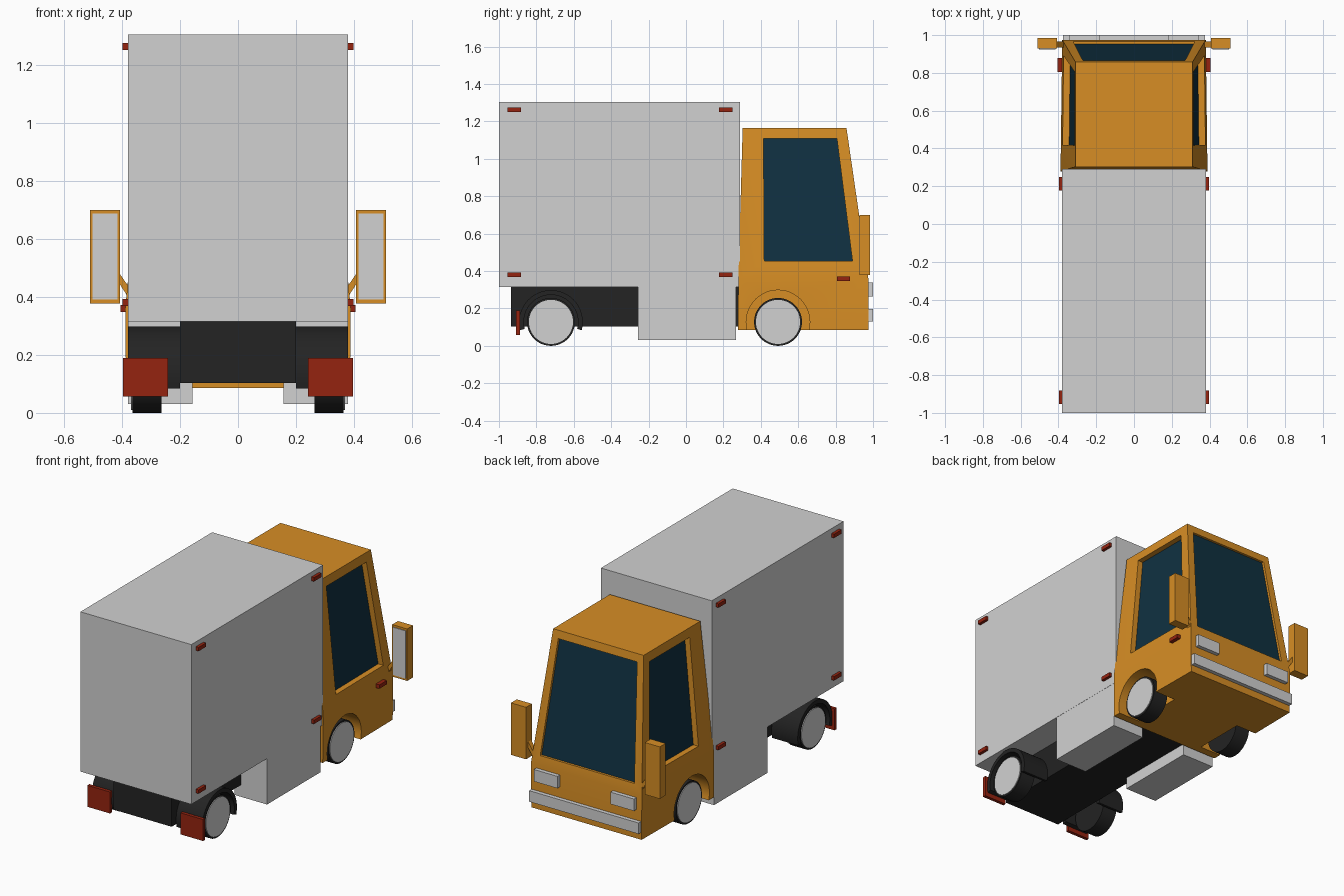
import bpy, bmesh, math
from mathutils import Vector

if "Cube" in bpy.data.objects:
    bpy.data.objects.remove(bpy.data.objects["Cube"])


def material(name, rgb):
    m = bpy.data.materials.new(name)
    m.diffuse_color = (*rgb, 1)
    m.use_nodes = True
    m.node_tree.nodes["Principled BSDF"].inputs["Base Color"].default_value = m.diffuse_color
    return m


ORANGE = material("cab orange", (0.68, 0.27, 0.018))
GREY = material("light grey", (0.64, 0.64, 0.64))
BLACK = material("chassis black", (0.017, 0.017, 0.017))
GLASS = material("dark glass", (0.005, 0.03, 0.052))
RED = material("marker red", (0.30, 0.017, 0.005))


def finish(bm, name, *mats):
    bmesh.ops.recalc_face_normals(bm, faces=bm.faces)
    me = bpy.data.meshes.new(name)
    bm.to_mesh(me)
    bm.free()
    for m in mats:
        me.materials.append(m)
    ob = bpy.data.objects.new(name, me)
    bpy.context.collection.objects.link(ob)
    return ob


def smooth(ob):
    bpy.ops.object.select_all(action='DESELECT')
    ob.select_set(True)
    bpy.context.view_layer.objects.active = ob
    bpy.ops.object.shade_smooth_by_angle(angle=math.radians(30))


def box(name, x, y, z, mat):
    """Box from (min, max) ranges."""
    bm = bmesh.new()
    bmesh.ops.create_cube(bm, size=1)
    for v in bm.verts:
        v.co = [a + (c + 0.5) * (b - a) for (a, b), c in zip((x, y, z), v.co)]
    return finish(bm, name, mat)


def prism(name, pts, axis, lo, hi, mat):
    """Extrude a profile: axis 'x' takes (y, z) points, axis 'y' takes (x, z)."""
    def place(p, t):
        return (t, p[0], p[1]) if axis == 'x' else (p[0], t, p[1])
    bm = bmesh.new()
    face = bm.faces.new([bm.verts.new(place(p, lo)) for p in pts])
    ext = bmesh.ops.extrude_face_region(bm, geom=[face])
    shift = Vector(place((0, 0), hi - lo))
    bmesh.ops.translate(bm, vec=shift,
                        verts=[g for g in ext['geom'] if isinstance(g, bmesh.types.BMVert)])
    return finish(bm, name, mat)


def arc(cy, cz, r, a0, a1, n):
    return [(cy + r * math.cos(math.radians(a0 + (a1 - a0) * i / n)),
             cz + r * math.sin(math.radians(a0 + (a1 - a0) * i / n))) for i in range(n + 1)]


def span(s, a, b):
    """Mirror an x range to side s."""
    return tuple(sorted((s * a, s * b)))


FRONT_Y, REAR_Y, WHEEL_Z, WHEEL_R, ARCH_R = 0.492, -0.722, 0.128, 0.128, 0.17

# cargo box and chassis
box("cargo_box", (-0.38, 0.38), (-1, 0.29), (0.315, 1.305), GREY)
box("chassis", (-0.2, 0.2), (-0.935, 0.32), (0.103, 0.315), BLACK)

# cab shell: three rings, with recessed windows in the upper faces
bm = bmesh.new()
rings = []
for z, xr, xf, yr, yf in ((0.085, 0.386, 0.378, 0.278, 0.975),
                          (0.36, 0.389, 0.38, 0.28, 0.975),
                          (1.165, 0.31, 0.31, 0.303, 0.858)):
    rings.append([bm.verts.new(p) for p in
                  ((-xr, yr, z), (xr, yr, z), (xf, yf, z), (-xf, yf, z))])
bm.faces.new(rings[0])
bm.faces.new(rings[2])
low, mid, top = rings
for i in range(4):
    bm.faces.new((low[i], low[(i + 1) % 4], mid[(i + 1) % 4], mid[i]))
bm.faces.new((mid[0], mid[1], top[1], top[0]))


def window_face(a, b, c, d, u0, u1, v0, v1, inset):
    outer = (a, b, c, d)

    def at(u, v):
        return a.co.lerp(b.co, u).lerp(d.co.lerp(c.co, u), v)
    pts = [at(u0, v0), at(u1, v0), at(u1, v1), at(u0, v1)]
    rim = [bm.verts.new(p) for p in pts]
    deep = [bm.verts.new(p + Vector(inset)) for p in pts]
    for i in range(4):
        j = (i + 1) % 4
        bm.faces.new((outer[i], outer[j], rim[j], rim[i]))
        bm.faces.new((rim[i], rim[j], deep[j], deep[i]))
    bm.faces.new(deep).material_index = 1


window_face(mid[1], mid[2], top[2], top[1], 0.2, 0.895, 0.115, 0.93, (-0.035, 0, 0))
window_face(mid[0], mid[3], top[3], top[0], 0.2, 0.895, 0.115, 0.93, (0.035, 0, 0))
window_face(mid[3], mid[2], top[2], top[3], 0.07, 0.93, 0.07, 0.94, (0, -0.015, 0))
cab = finish(bm, "cab", ORANGE, GLASS)

# front wheel wells cut into the cab
for s in (-1, 1):
    x0, x1 = span(s, 0.24, 0.5)
    cutter = prism("wheel_well_cutter", arc(FRONT_Y, WHEEL_Z, ARCH_R, 0, 352.5, 47),
                   'x', x0, x1, ORANGE)
    cutter.hide_render = True
    mod = cab.modifiers.new("well", 'BOOLEAN')
    mod.operation, mod.solver, mod.object = 'DIFFERENCE', 'EXACT', cutter
    bpy.context.view_layer.objects.active = cab
    with bpy.context.temp_override(object=cab, active_object=cab):
        bpy.ops.object.modifier_apply(modifier=mod.name)
    bpy.data.objects.remove(cutter)
smooth(cab)

# front trim strip
box("front_bumper", (-0.375, 0.375), (0.96, 1.0), (0.13, 0.198), GREY)

for s, side in ((-1, "left"), (1, "right")):
    # side storage boxes and headlights
    box(f"storage_box_{side}", span(s, 0.157, 0.379), (-0.257, 0.267), (0.03, 0.316), GREY)
    box(f"headlight_{side}", span(s, 0.182, 0.343), (0.96, 1.0), (0.264, 0.338), GREY)

    # wheels: tyre with a slightly proud hub disc
    for end, cy in (("front", FRONT_Y), ("rear", REAR_Y)):
        for part, r, a, b, mat in (("tyre", WHEEL_R, 0.264, 0.364, BLACK),
                                   ("hub", 0.118, 0.3, 0.369, GREY)):
            x0, x1 = span(s, a, b)
            smooth(prism(f"{end}_{part}_{side}", arc(cy, WHEEL_Z, r, 0, 352.5, 47),
                         'x', x0, x1, mat))

    # rear mudguard: arched shell over the wheel
    x0, x1 = span(s, 0.2, 0.379)
    smooth(prism(f"mudguard_{side}",
                 arc(REAR_Y, WHEEL_Z, ARCH_R, -15, 195, 32)
                 + arc(REAR_Y, WHEEL_Z, 0.145, 195, -15, 32), 'x', x0, x1, BLACK))

    # red mud flap and its brackets
    box(f"mud_flap_{side}", span(s, 0.242, 0.397), (-0.908, -0.888), (0.057, 0.19), RED)
    for k, z in enumerate((0.1, 0.15)):
        box(f"flap_bracket_{side}_{k}", span(s, 0.27, 0.36), (-0.89, -0.87),
            (z - 0.01, z + 0.012), BLACK)

    # red marker lamps
    for k, (y, z, x) in enumerate(((-0.918, 1.263, 0.398), (0.213, 1.263, 0.398),
                                   (-0.918, 0.38, 0.398), (0.213, 0.38, 0.398),
                                   (0.842, 0.36, 0.405))):
        box(f"marker_lamp_{side}_{k}", span(s, 0.37, x), (y - 0.036, y + 0.036),
            (z - 0.012, z + 0.012), RED)

    # wing mirror: housing, glass plate on the rear face, and arm
    box(f"mirror_housing_{side}", span(s, 0.407, 0.51), (0.928, 0.985), (0.378, 0.7), ORANGE)
    box(f"mirror_plate_{side}", span(s, 0.415, 0.502), (0.924, 0.93), (0.391, 0.687), GREY)
    prism(f"mirror_arm_{side}", [(s * x, z) for x, z in
                                 ((0.37, 0.385), (0.415, 0.455), (0.415, 0.49), (0.37, 0.425))],
          'y', 0.935, 0.965, ORANGE)
